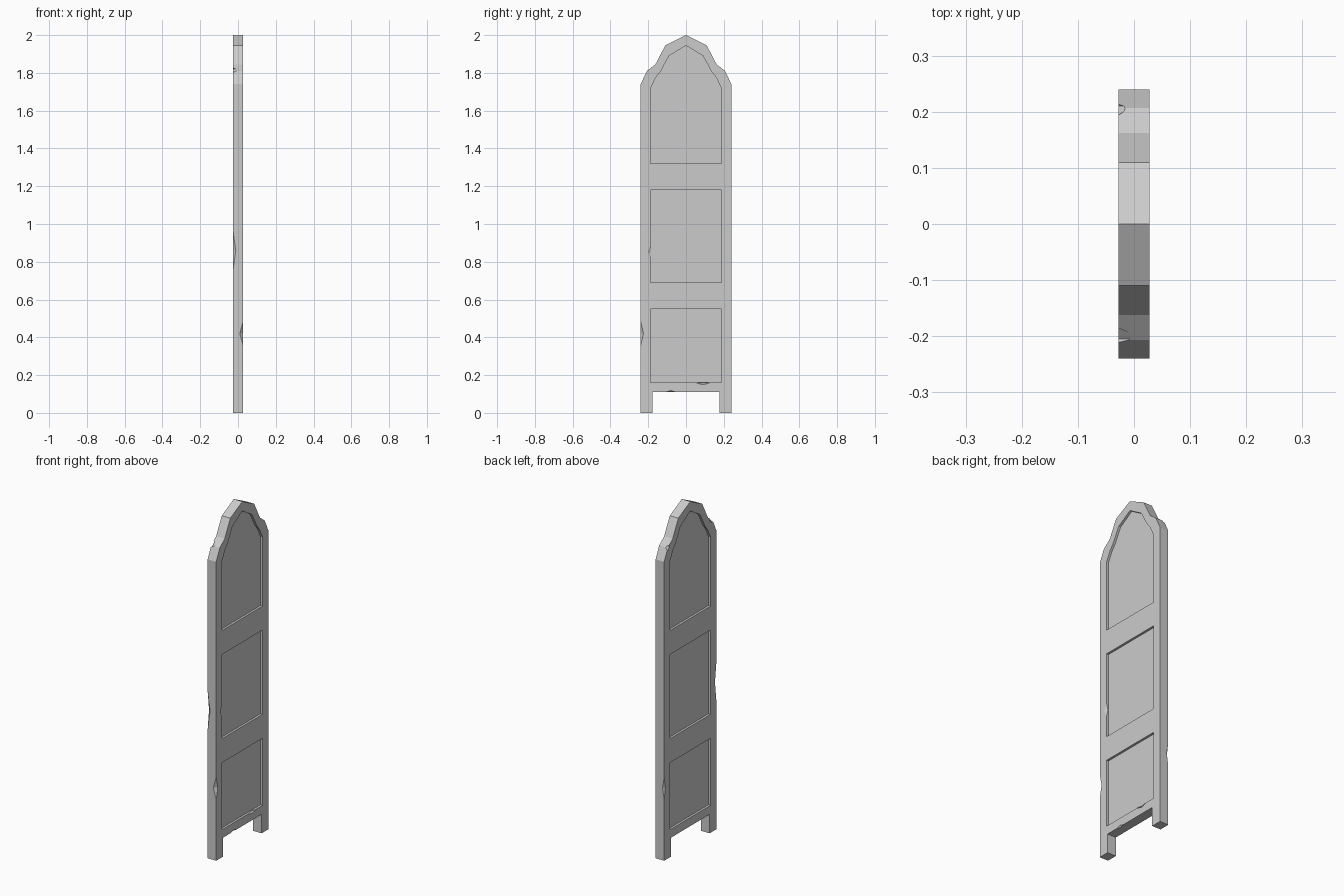
import bpy
import bmesh
from mathutils import Vector

cube = bpy.data.objects.get("Cube")
if cube:
    bpy.data.objects.remove(cube, do_unlink=True)

HALF = 0.0275        # half thickness of the frame
PANEL_HALF = 0.0145  # half thickness of the recessed panels

grey = bpy.data.materials.new("plain grey")
grey.use_nodes = True
colour = (0.6, 0.6, 0.6, 1)
grey.diffuse_color = colour
grey.node_tree.nodes["Principled BSDF"].inputs["Base Color"].default_value = colour


def finish(bm, name):
    bmesh.ops.recalc_face_normals(bm, faces=bm.faces)
    mesh = bpy.data.meshes.new(name)
    bm.to_mesh(mesh)
    bm.free()
    mesh.materials.append(grey)
    obj = bpy.data.objects.new(name, mesh)
    bpy.context.collection.objects.link(obj)
    return obj


def prism(name, loops, half):
    """Fill flat (y, z) loops, with any holes, and give them thickness along x."""
    bm = bmesh.new()
    edges = []
    for loop in loops:
        verts = [bm.verts.new((-half, y, z)) for y, z in loop]
        edges += [bm.edges.new((a, b)) for a, b in zip(verts, verts[1:] + verts[:1])]
    bmesh.ops.triangle_fill(bm, edges=edges, use_beauty=True, normal=(1, 0, 0))
    result = bmesh.ops.extrude_face_region(bm, geom=bm.faces[:], use_keep_orig=True)
    top = [g for g in result["geom"] if isinstance(g, bmesh.types.BMVert)]
    bmesh.ops.translate(bm, verts=top, vec=(2 * half, 0, 0))
    return finish(bm, name)


def mirrored(half_loop):
    """Complete a right-hand half outline; points on the centre line stay single."""
    return half_loop + [(-y, z) for y, z in reversed(half_loop) if y > 0]


# Outlines: arched frame on two feet, and the three openings
outline = mirrored([(0.178, 0.11), (0.178, 0), (0.24, 0), (0.24, 1.74), (0.207, 1.81),
                    (0.162, 1.845), (0.11, 1.945), (0, 2)])
openings = {
    "lower_panel": mirrored([(0.187, 0.16), (0.187, 0.55)]),
    "middle_panel": mirrored([(0.187, 0.69), (0.187, 1.18)]),
    "arched_panel": mirrored([(0.187, 1.32), (0.187, 1.72), (0.16, 1.775),
                              (0.133, 1.81), (0.09, 1.89), (0, 1.945)]),
}

frame = prism("frame", [outline] + list(openings.values()), HALF)
for name, loop in openings.items():
    prism(name, [loop], PANEL_HALF)

# Worn chips along the frame edges: centre, then reach in each direction
chips = [
    ((-0.029, -0.242, 0.86), (0.02, 0.016, 0.14)),
    ((0.029, -0.242, 0.42), (0.022, 0.018, 0.08)),
    ((-0.029, 0.242, 0.42), (0.014, 0.014, 0.09)),
    ((0.029, -0.186, 0.85), (0.012, 0.019, 0.05)),
    ((-0.029, -0.205, 1.82), (0.035, 0.028, 0.025)),
    ((-0.029, 0.21, 1.815), (0.02, 0.022, 0.025)),
    ((0.029, 0.09, 0.158), (0.012, 0.04, 0.01)),
    ((0.029, -0.08, 0.108), (0.012, 0.04, 0.012)),
]
bm = bmesh.new()
for centre, reach in chips:
    tips = []
    for axis in range(3):
        for sign in (-1, 1):
            tip = Vector(centre)
            tip[axis] += sign * reach[axis]
            tips.append(bm.verts.new(tip))
    bmesh.ops.convex_hull(bm, input=tips)
cutter = finish(bm, "chip_cutter")
cutter.hide_render = True
cutter.hide_viewport = True
cutter.display_type = 'WIRE'

cut = frame.modifiers.new("chips", 'BOOLEAN')
cut.operation = 'DIFFERENCE'
cut.solver = 'EXACT'
cut.object = cutter
